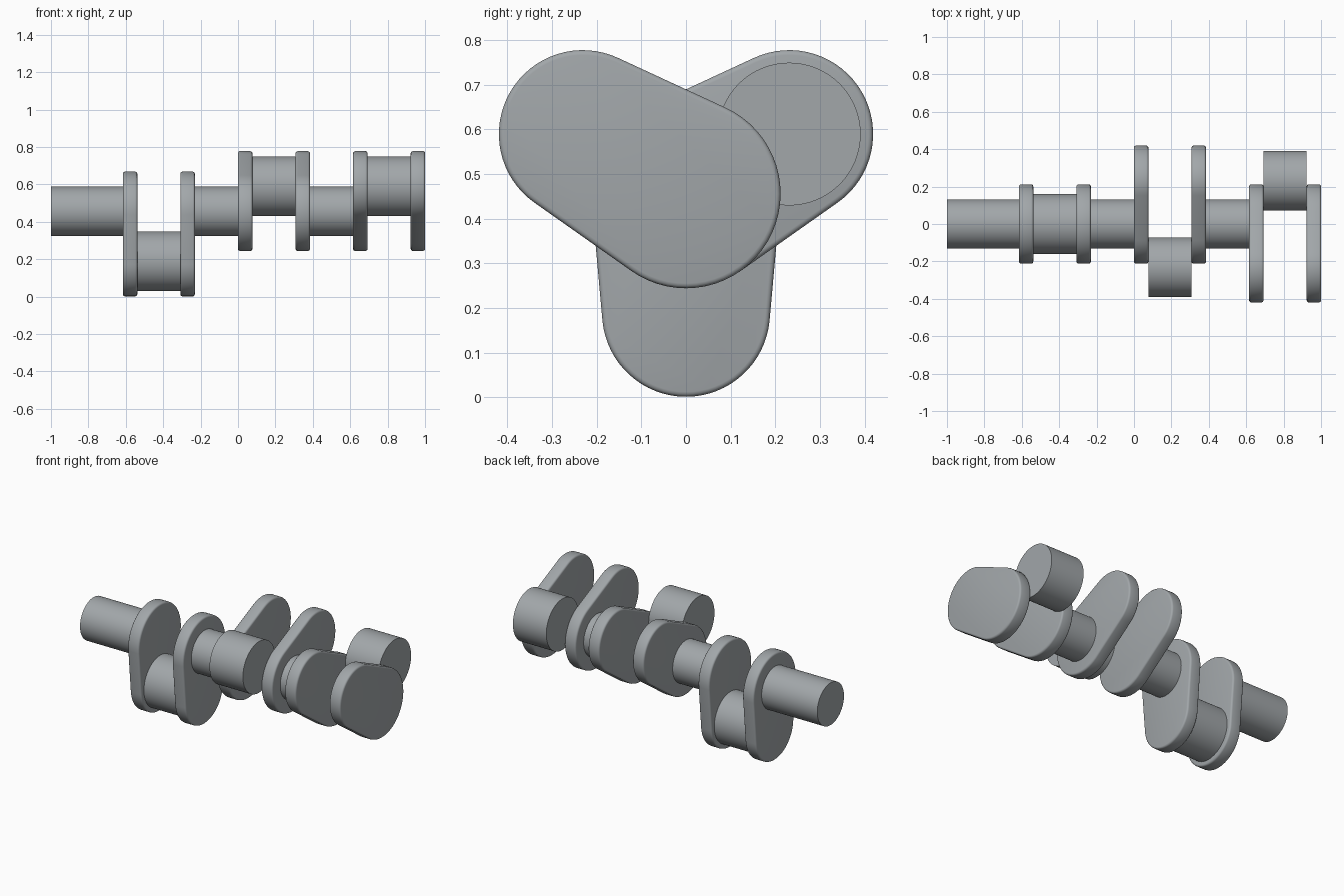
import bpy, bmesh, math
from mathutils import Vector

if "Cube" in bpy.data.objects:
    bpy.data.objects.remove(bpy.data.objects["Cube"])

U = 1 / 13            # web thickness; journals are 3 U long, the nose 5 U
AXIS_Z = 0.456        # height of the main shaft axis
THROW = 0.267         # offset of the crank pins
R_SHAFT, R_PIN = 0.132, 0.16
R_HUB, R_TIP = 0.212, 0.188

steel = bpy.data.materials.new("steel_grey")
steel.diffuse_color = (0.36, 0.385, 0.40, 1)
steel.use_nodes = True
steel.node_tree.nodes["Principled BSDF"].inputs["Base Color"].default_value = steel.diffuse_color


def extrude_profile(name, pts, x0, x1, bevel=0):
    """Extrude a (y, z) outline along x, with optional rounded rims."""
    bm = bmesh.new()
    face = bm.faces.new([bm.verts.new((x0, y, z)) for y, z in pts])
    res = bmesh.ops.extrude_face_region(bm, geom=[face])
    moved = [g for g in res["geom"] if isinstance(g, bmesh.types.BMVert)]
    bmesh.ops.translate(bm, verts=moved, vec=Vector((x1 - x0, 0, 0)))
    bmesh.ops.recalc_face_normals(bm, faces=bm.faces)
    if bevel:
        rims = [e for e in bm.edges if abs(e.verts[0].co.x - e.verts[1].co.x) < 1e-5]
        bmesh.ops.bevel(bm, geom=rims, offset=bevel, segments=3, profile=0.5,
                        affect='EDGES')
    mesh = bpy.data.meshes.new(name)
    bm.to_mesh(mesh)
    bm.free()
    mesh.materials.append(steel)
    ob = bpy.data.objects.new(name, mesh)
    bpy.context.collection.objects.link(ob)
    bpy.ops.object.select_all(action='DESELECT')
    ob.select_set(True)
    bpy.context.view_layer.objects.active = ob
    bpy.ops.object.shade_smooth_by_angle(angle=math.radians(35))
    return ob


def arc(cy, cz, r, a0, a1, n):
    return [(cy + r * math.cos(a0 + (a1 - a0) * i / n),
             cz + r * math.sin(a0 + (a1 - a0) * i / n)) for i in range(n + 1)]


def cylinder(name, cy, cz, r, x0, x1):
    extrude_profile(name, arc(cy, cz, r, 0, math.tau, 64)[:-1], x0, x1)


def web(name, angle, x0):
    """Tapered plate: a hub circle and a tip circle joined by tangents."""
    t = math.acos((R_HUB - R_TIP) / THROW)
    cy, cz = THROW * math.cos(angle), AXIS_Z + THROW * math.sin(angle)
    pts = arc(cy, cz, R_TIP, angle - t, angle + t, 32)
    pts += arc(0, AXIS_Z, R_HUB, angle + t, angle + math.tau - t, 32)
    extrude_profile(name, pts, x0, x0 + U, 0.011)


# nose of the shaft
cylinder("shaft_nose", 0, AXIS_Z, R_SHAFT, -1, -1 + 5 * U)

# three throws: web direction and pin direction in degrees
for i, (web_deg, pin_deg) in enumerate([(270, 270), (30, 150), (150, 30)], 1):
    x = -1 + 5 * U + (i - 1) * 8 * U
    web(f"web_{i}_left", math.radians(web_deg), x)
    web(f"web_{i}_right", math.radians(web_deg), x + 4 * U)
    p = math.radians(pin_deg)
    cylinder(f"crank_pin_{i}", THROW * math.cos(p), AXIS_Z + THROW * math.sin(p),
             R_PIN, x + U, x + 4 * U)
    if i < 3:
        cylinder(f"main_journal_{i}", 0, AXIS_Z, R_SHAFT, x + 5 * U, x + 8 * U)
